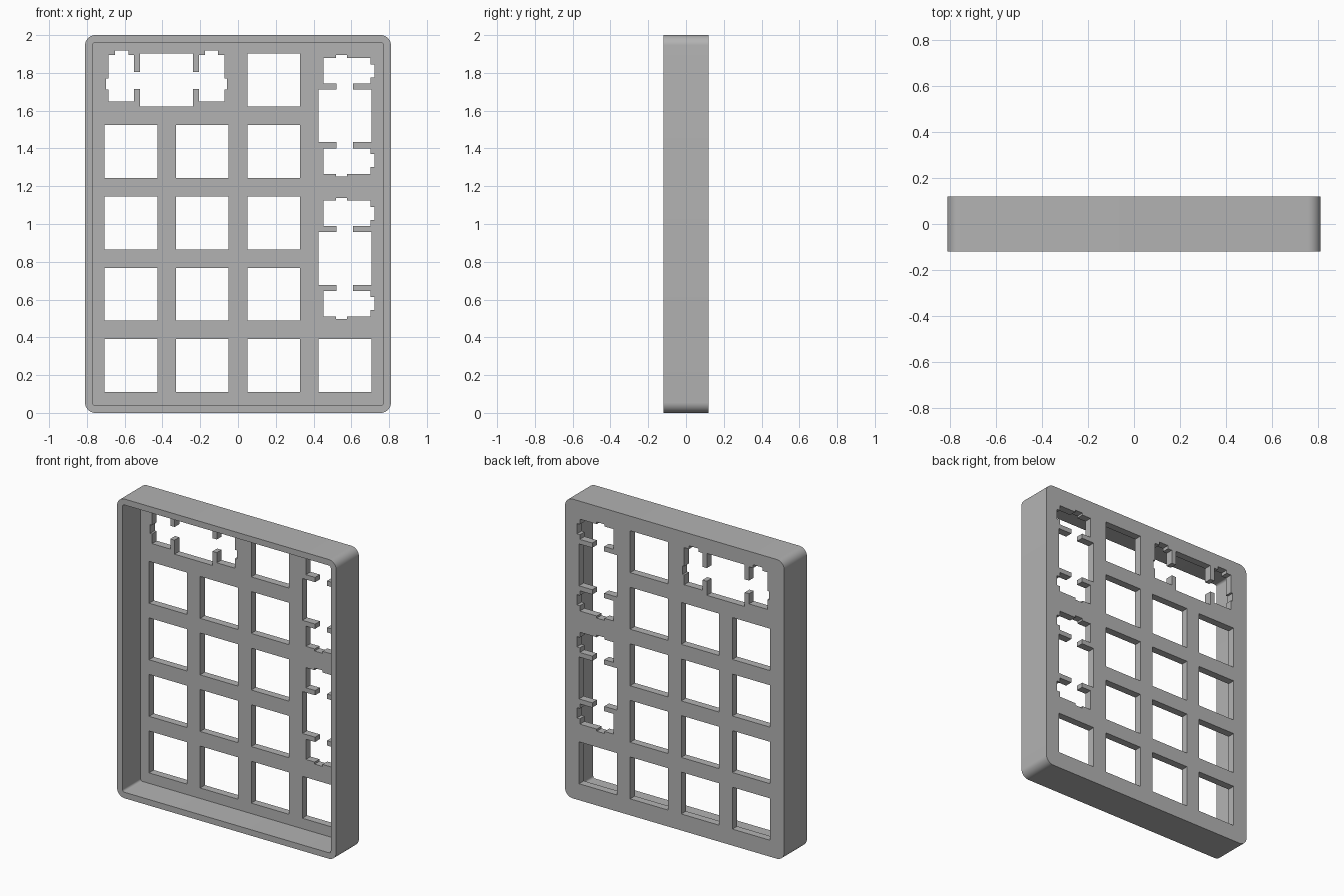
import bpy, bmesh, math

cube = bpy.data.objects.get("Cube")
if cube:
    bpy.data.objects.remove(cube, do_unlink=True)

HALF_W, HEIGHT, HALF_D = 0.81, 2.0, 0.12
WALL, PLATE = 0.04, 0.05
PITCH, KEY, ROW0 = 0.378, 0.14, 0.25

grey = bpy.data.materials.new("plain_grey")
grey.use_nodes = True
grey.diffuse_color = (0.45, 0.45, 0.45, 1)
grey.node_tree.nodes["Principled BSDF"].inputs["Base Color"].default_value = (0.45, 0.45, 0.45, 1)


def rounded(half_w, z0, z1, r, steps=10):
    """Rounded rectangle outline in the XZ plane."""
    pts = []
    corners = [(half_w - r, z1 - r), (r - half_w, z1 - r),
               (r - half_w, z0 + r), (half_w - r, z0 + r)]
    for i, (cx, cz) in enumerate(corners):
        for s in range(steps + 1):
            a = math.pi / 2 * (i + s / steps)
            pts.append((cx + r * math.cos(a), cz + r * math.sin(a)))
    return pts


def prisms(name, outlines, y0, y1):
    """One object made of outlines extruded along y."""
    bm = bmesh.new()
    for pts in outlines:
        face = bm.faces.new([bm.verts.new((x, y0, z)) for x, z in pts])
        ext = bmesh.ops.extrude_face_region(bm, geom=[face])
        for v in ext["geom"]:
            if isinstance(v, bmesh.types.BMVert):
                v.co.y = y1
    bmesh.ops.recalc_face_normals(bm, faces=bm.faces)
    mesh = bpy.data.meshes.new(name)
    bm.to_mesh(mesh)
    bm.free()
    mesh.materials.append(grey)
    obj = bpy.data.objects.new(name, mesh)
    bpy.context.collection.objects.link(obj)
    return obj


def key_hole(x, z):
    return [(x - KEY, z - KEY), (x + KEY, z - KEY), (x + KEY, z + KEY), (x - KEY, z + KEY)]


def wide_key_hole(x, z, upright):
    """Switch hole joined to a notched stabiliser slot at each end."""
    half = [(KEY, -KEY), (KEY, -0.046), (0.172, -0.046), (0.172, -0.114),
            (0.307, -0.114), (0.307, -0.049), (0.321, -0.049), (0.321, 0.009),
            (0.307, 0.009), (0.307, 0.134), (0.272, 0.134), (0.272, 0.156),
            (0.203, 0.156), (0.203, 0.134), (0.172, 0.134), (0.172, 0.042),
            (KEY, 0.042), (KEY, KEY)]
    loop = half + [(-u, v) for u, v in reversed(half)]
    if upright:
        return [(x + v, z - u) for u, v in loop]
    return [(x + u, z + v) for u, v in loop]


# Hole layout
cols = [(i - 1.5) * PITCH for i in range(4)]
rows = [ROW0 + i * PITCH for i in range(5)]
holes = [key_hole(x, z) for x in cols[:3] for z in rows[:4]]
holes += [key_hole(cols[3], rows[0]), key_hole(cols[2], rows[4])]
holes += [wide_key_hole(-PITCH, rows[4], False)]
holes += [wide_key_hole(cols[3], ROW0 + k * PITCH, True) for k in (1.5, 3.5)]

# Case body, hollowed from the front and pierced through the back plate
case = prisms("keypad_case", [rounded(HALF_W, 0, HEIGHT, 0.055)], -HALF_D, HALF_D)
cavity = prisms("cavity_cutter",
                [rounded(HALF_W - WALL, WALL, HEIGHT - WALL, 0.015, 6)],
                -HALF_D - 0.1, HALF_D - PLATE)
keys = prisms("key_hole_cutter", holes, HALF_D - PLATE - 0.04, HALF_D + 0.1)
for cutter in (cavity, keys):
    cutter.hide_render = True
    mod = case.modifiers.new(cutter.name, 'BOOLEAN')
    mod.operation = 'DIFFERENCE'
    mod.solver = 'EXACT'
    mod.object = cutter

# Bake the cuts and drop the cutters
graph = bpy.context.evaluated_depsgraph_get()
cut_mesh = bpy.data.meshes.new_from_object(case.evaluated_get(graph))
case.modifiers.clear()
case.data = cut_mesh
for cutter in (cavity, keys):
    bpy.data.objects.remove(cutter, do_unlink=True)

bpy.ops.object.select_all(action='DESELECT')
case.select_set(True)
bpy.context.view_layer.objects.active = case
bpy.ops.object.shade_smooth_by_angle(angle=math.radians(30))
